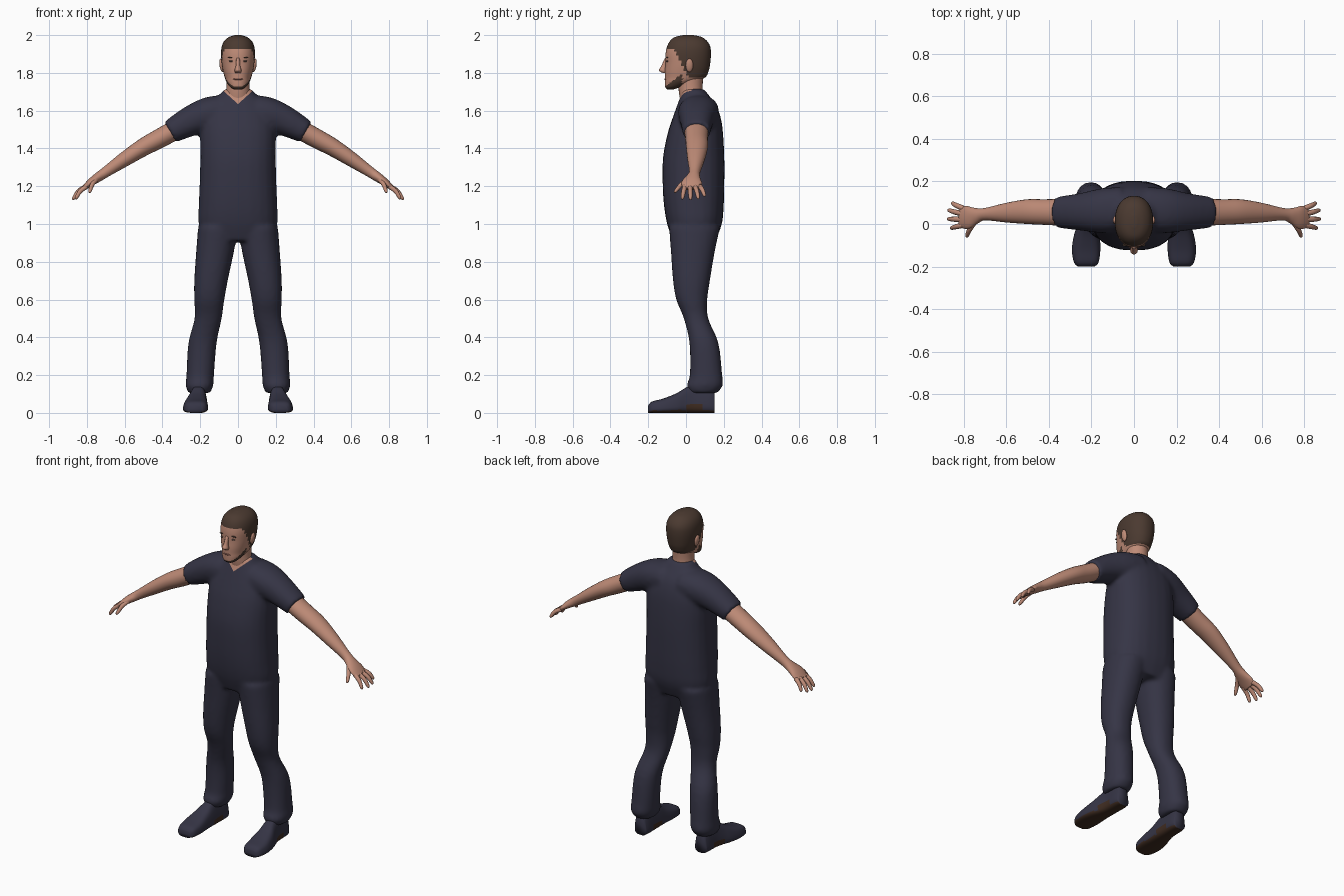
import bpy, bmesh, math
from mathutils import Vector, Matrix

if "Cube" in bpy.data.objects:
    bpy.data.objects.remove(bpy.data.objects["Cube"])

X, Y, Z = Vector((1, 0, 0)), Vector((0, 1, 0)), Vector((0, 0, 1))


def material(name, r, g, b):
    m = bpy.data.materials.new(name)
    m.use_nodes = True
    m.diffuse_color = (r, g, b, 1)
    m.node_tree.nodes["Principled BSDF"].inputs["Base Color"].default_value = (r, g, b, 1)
    return m


SKIN = material("skin", 0.52, 0.26, 0.185)
NAVY = material("navy_cloth", 0.036, 0.035, 0.06)
HAIR = material("brown_hair", 0.07, 0.042, 0.03)
SOLE = material("sole_brown", 0.05, 0.025, 0.015)
LIP = material("lip", 0.33, 0.14, 0.11)
EYE = material("eye", 0.13, 0.09, 0.075)


def smooth_rows(rows, steps):
    """Catmull-Rom interpolation through the given rows."""
    out = []
    for i in range(len(rows) - 1):
        a, b, c, d = (rows[max(0, min(len(rows) - 1, i + k))] for k in (-1, 0, 1, 2))
        for s in range(steps):
            t = s / steps
            out.append([0.5 * (2 * q + (r - p) * t + (2 * p - 5 * q + 4 * r - e) * t * t
                               + (3 * q - p - 3 * r + e) * t ** 3)
                        for p, q, r, e in zip(a, b, c, d)])
    return out + [list(rows[-1])]


def loft(bm, rows, axis=None, hint=X, sides=24, power=2.0, steps=4):
    """Skin rings of (x, y, z, radius along hint, other radius) along a path."""
    rows = smooth_rows(rows, steps)
    pts = [Vector(r[:3]) for r in rows]
    rings = []
    for i, r in enumerate(rows):
        t = axis or (pts[min(i + 1, len(pts) - 1)] - pts[max(i - 1, 0)]).normalized()
        u = (hint - t * hint.dot(t)).normalized()
        v = t.cross(u)
        ring = []
        for k in range(sides):
            a = math.tau * k / sides
            c, s = math.cos(a), math.sin(a)
            cu = math.copysign(abs(c) ** (2 / power), c) * r[3]
            sv = math.copysign(abs(s) ** (2 / power), s) * r[4]
            ring.append(bm.verts.new(pts[i] + u * cu + v * sv))
        rings.append(ring)
    for a, b in zip(rings, rings[1:]):
        for k in range(sides):
            j = (k + 1) % sides
            bm.faces.new((a[k], a[j], b[j], b[k]))
    bm.faces.new(rings[0][::-1])
    bm.faces.new(rings[-1])


def body_rows(table):
    """Rows of (z, centre x, half width, front y, back y) as loft rows."""
    return [(cx, (f + b) / 2, z, w, (b - f) / 2) for z, cx, w, f, b in table]


def mirrored(rows, side):
    return [(side * r[0],) + tuple(r[1:]) for r in rows]


def finish(name, bm, mats, rule=None):
    bmesh.ops.recalc_face_normals(bm, faces=bm.faces)
    bm.normal_update()
    for f in bm.faces:
        f.smooth = True
        if rule:
            f.material_index = rule(f.calc_center_median(), f.normal)
    mesh = bpy.data.meshes.new(name)
    bm.to_mesh(mesh)
    bm.free()
    for m in mats:
        mesh.materials.append(m)
    ob = bpy.data.objects.new(name, mesh)
    bpy.context.collection.objects.link(ob)
    return ob


def ellipsoid(name, centre, scale, mat, tilt=0):
    bm = bmesh.new()
    m = (Matrix.Translation(centre) @ Matrix.Rotation(tilt, 4, "Y")
         @ Matrix.Diagonal((*scale, 1)))
    bmesh.ops.create_uvsphere(bm, u_segments=16, v_segments=10, radius=1, matrix=m)
    return finish(name, bm, [mat])


# Clothing: torso, sleeves and trouser legs fused into one smooth surface
torso = body_rows([
    (0.91, 0, 0.17, -0.07, 0.155), (1.0, 0, 0.208, -0.1, 0.19),
    (1.1, 0, 0.208, -0.117, 0.2), (1.22, 0, 0.203, -0.124, 0.203),
    (1.35, 0, 0.2, -0.122, 0.203), (1.47, 0, 0.2, -0.1, 0.197),
    (1.55, 0, 0.19, -0.075, 0.187), (1.62, 0, 0.155, -0.05, 0.165),
    (1.67, 0, 0.11, -0.032, 0.13), (1.715, 0, 0.072, -0.02, 0.095)])
sleeve = [(0.05, 0.07, 1.6, 0.105, 0.085), (0.15, 0.062, 1.583, 0.105, 0.09),
          (0.25, 0.057, 1.545, 0.088, 0.08), (0.36, 0.055, 1.487, 0.073, 0.062)]
leg = body_rows([
    (0.98, 0.106, 0.106, -0.09, 0.18), (0.85, 0.122, 0.1, -0.08, 0.152),
    (0.7, 0.143, 0.089, -0.069, 0.127), (0.6, 0.152, 0.08, -0.052, 0.113),
    (0.5, 0.158, 0.072, -0.012, 0.118), (0.37, 0.188, 0.075, 0.018, 0.172),
    (0.2, 0.2, 0.073, 0.02, 0.192), (0.145, 0.204, 0.073, 0.002, 0.195),
    (0.105, 0.205, 0.058, 0.02, 0.165)])
bm = bmesh.new()
loft(bm, torso, Z, power=2.4)
for side in (1, -1):
    loft(bm, mirrored(sleeve, side), hint=Y, power=2.2)
    loft(bm, mirrored(leg, side), Z, power=2.2)
clothes = finish("clothes", bm, [NAVY, SKIN])
remesh = clothes.modifiers.new("fuse", "REMESH")
remesh.mode = "VOXEL"
remesh.voxel_size = 0.012
soften = clothes.modifiers.new("soften", "SMOOTH")
soften.factor, soften.iterations = 0.5, 6
fused = bpy.data.meshes.new_from_object(
    clothes.evaluated_get(bpy.context.evaluated_depsgraph_get()))
bpy.data.objects.remove(clothes)

# V neckline cut into the fused cloth
bm = bmesh.new()
bm.from_mesh(fused)
neck_base = Vector((0, 0, 1.635))
slopes = [Vector((s * 0.9, 0, 1)).normalized() for s in (1, -1)]
for n in slopes:
    faces = [f for f in bm.faces if f.calc_center_median().z > 1.6
             and f.calc_center_median().y < 0.03]
    geom = faces + list({e for f in faces for e in f.edges}) + list({v for f in faces for v in f.verts})
    bmesh.ops.bisect_plane(bm, geom=geom, plane_co=neck_base, plane_no=n)
finish("clothes", bm, [NAVY, SKIN], lambda c, n: int(
    c.y < 0.03 and all((c - neck_base).dot(s) > 0 for s in slopes)))

# Arms, hands and shoes
arm = [(0.32, 0.055, 1.505, 0.064, 0.052), (0.42, 0.056, 1.45, 0.06, 0.051),
       (0.5, 0.058, 1.407, 0.058, 0.047), (0.6, 0.053, 1.343, 0.046, 0.039),
       (0.7, 0.046, 1.275, 0.029, 0.028), (0.74, 0.039, 1.248, 0.037, 0.025),
       (0.78, 0.031, 1.22, 0.054, 0.02), (0.815, 0.034, 1.19, 0.05, 0.013)]
fingers = [((0.8, 0.073, 1.2), (0.857, 0.1, 1.148)), ((0.805, 0.048, 1.2), (0.875, 0.066, 1.135)),
           ((0.805, 0.021, 1.2), (0.877, 0.024, 1.13)), ((0.8, -0.005, 1.2), (0.862, -0.02, 1.133)),
           ((0.745, 0.015, 1.24), (0.788, -0.062, 1.168))]
shoe = [(0.225, -0.2, 0.02, 0.04, 0.02), (0.225, -0.18, 0.03, 0.062, 0.03),
        (0.226, -0.12, 0.038, 0.073, 0.038), (0.222, -0.05, 0.052, 0.068, 0.052),
        (0.213, 0.0, 0.067, 0.06, 0.067), (0.207, 0.05, 0.075, 0.054, 0.075),
        (0.205, 0.12, 0.073, 0.052, 0.073), (0.205, 0.15, 0.06, 0.044, 0.06)]
for side, label in ((1, "left"), (-1, "right")):
    bm = bmesh.new()
    loft(bm, mirrored(arm, side), hint=Y)
    for base, tip in fingers:
        a, b = Vector(base), Vector(tip)
        mid = a.lerp(b, 0.5) + Vector((0.004, 0, 0.007))
        path = [(*a, 0.013, 0.013), (*mid, 0.012, 0.012),
                (*a.lerp(b, 0.9), 0.009, 0.009), (*b, 0.003, 0.003)]
        loft(bm, mirrored(path, side), hint=Y, sides=10)
    finish(label + "_arm", bm, [SKIN])

    # Tapered upper: wide at the ground, narrow over the instep
    bm = bmesh.new()
    loft(bm, mirrored(shoe, side), Y, power=3.2, sides=32)
    for v in bm.verts:
        v.co.z = max(v.co.z, 0)
        v.co.x += (side * 0.21 - v.co.x) * min(0.4, v.co.z * 3)
    shoe_ob = finish(label + "_shoe", bm, [NAVY, SOLE], lambda c, n: int(
        n.z < -0.5 or (c.z < 0.055 and 0.0 < c.y < 0.08)))

# Neck and head, with hair and jaw beard as faces of the head
bm = bmesh.new()
loft(bm, body_rows([(1.6, 0, 0.065, -0.02, 0.1), (1.68, 0, 0.066, -0.035, 0.092),
                    (1.73, 0, 0.061, -0.04, 0.088), (1.82, 0, 0.062, -0.04, 0.095)]), Z)
finish("neck", bm, [SKIN])

skull = body_rows([
    (1.713, 0, 0.022, -0.1, -0.065), (1.725, 0, 0.042, -0.11, -0.03),
    (1.75, 0, 0.06, -0.112, 0.035), (1.775, 0, 0.07, -0.112, 0.1),
    (1.81, 0, 0.079, -0.112, 0.12), (1.85, 0, 0.086, -0.109, 0.128),
    (1.9, 0, 0.09, -0.108, 0.132), (1.94, 0, 0.086, -0.1, 0.128),
    (1.97, 0, 0.072, -0.084, 0.11), (1.99, 0, 0.047, -0.058, 0.082),
    (2.0, 0, 0.015, -0.015, 0.04)])


def head_colour(c, n):
    hairline = max(1.775, min(1.927, 1.927 - (c.y + 0.065) * 1.9))
    beard = c.y < -0.02 and c.z < 1.735 + (c.y + 0.1) * 0.75
    return int(c.z > hairline or beard)


bm = bmesh.new()
loft(bm, skull, Z, sides=48, power=2.2, steps=6)
finish("head", bm, [SKIN, HAIR], head_colour)

# Face details
bm = bmesh.new()
loft(bm, [(0, -0.106, 1.878, 0.009, 0.006), (0, -0.117, 1.835, 0.012, 0.015),
          (0, -0.122, 1.813, 0.018, 0.022), (0, -0.112, 1.799, 0.014, 0.01)], Z, sides=12)
finish("nose", bm, [SKIN])
ellipsoid("mouth", (0, -0.109, 1.767), (0.026, 0.006, 0.005), LIP)
for side, label in ((1, "left"), (-1, "right")):
    ellipsoid(label + "_ear", (side * 0.087, 0.018, 1.84), (0.011, 0.02, 0.036), SKIN, side * 0.15)
    ellipsoid(label + "_eye", (side * 0.035, -0.099, 1.862), (0.013, 0.006, 0.005), EYE)
    ellipsoid(label + "_brow", (side * 0.037, -0.099, 1.882), (0.019, 0.006, 0.0035), HAIR, side * 0.1)
